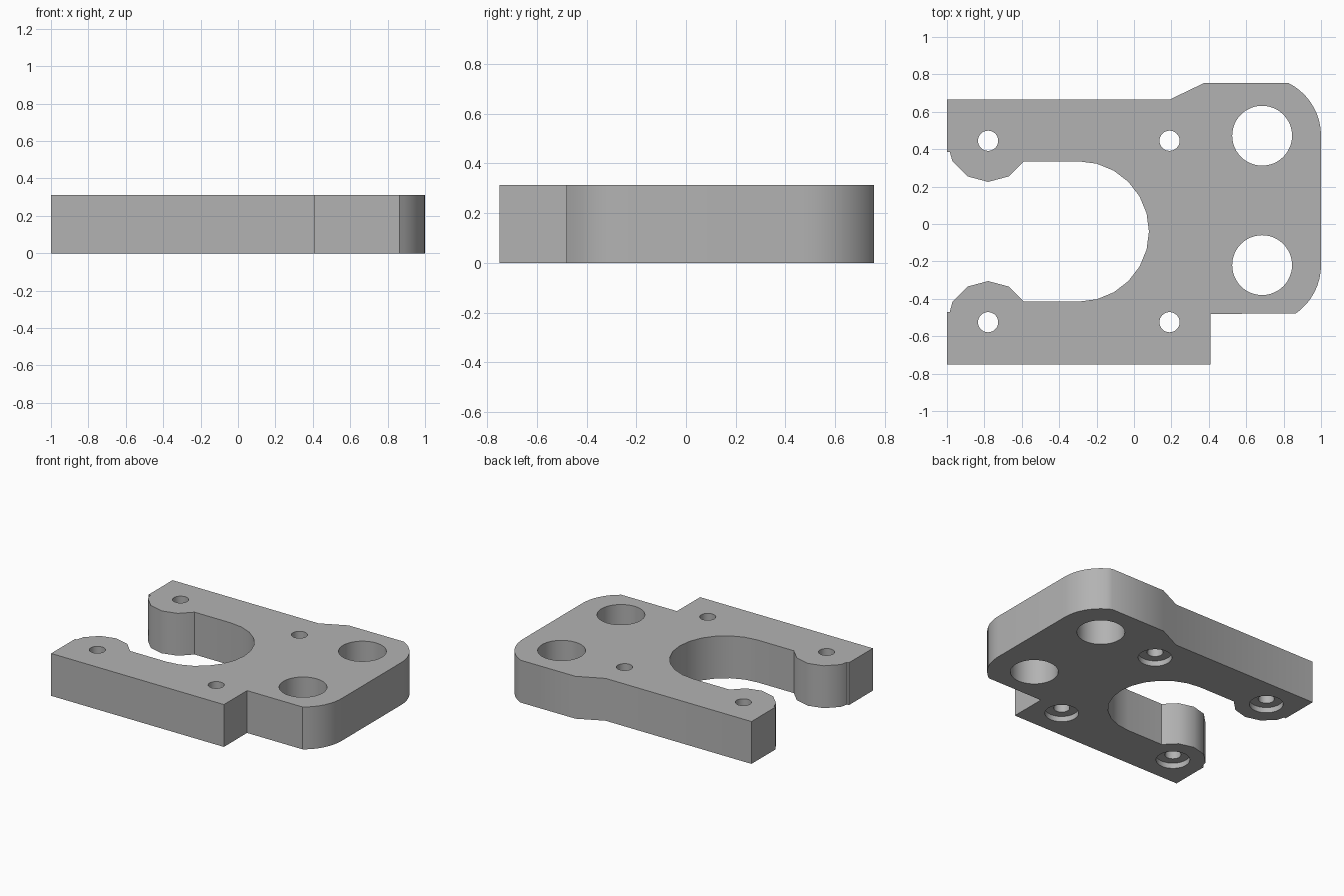
import bpy, bmesh
from math import cos, sin, radians, pi
from mathutils import Matrix

if "Cube" in bpy.data.objects:
    bpy.data.objects.remove(bpy.data.objects["Cube"])

HEIGHT = 0.3125
LEFT, RIGHT = -0.78, 0.19            # screw hole columns
FRONT, BACK = -0.525, 0.445          # screw hole rows
BIG_X, BIG_ROWS = 0.685, (-0.22, 0.472)
SLOT_X, SLOT_Y, SLOT_R = -0.295, -0.04, 0.375

grey = bpy.data.materials.new("plain grey")
grey.use_nodes = True
colour = (0.45, 0.45, 0.45, 1)
grey.diffuse_color = colour
grey.node_tree.nodes["Principled BSDF"].inputs["Base Color"].default_value = colour


def arc(cx, cy, r, start, end, steps):
    """Points on an arc, angles in degrees."""
    angles = [radians(start + (end - start) * i / steps) for i in range(steps + 1)]
    return [(cx + r * cos(a), cy + r * sin(a)) for a in angles]


def mesh_object(name, bm):
    bmesh.ops.recalc_face_normals(bm, faces=bm.faces)
    mesh = bpy.data.meshes.new(name)
    bm.to_mesh(mesh)
    bm.free()
    mesh.materials.append(grey)
    obj = bpy.data.objects.new(name, mesh)
    bpy.context.collection.objects.link(obj)
    return obj


def cut(target, name, holes, z0, z1):
    """Subtract upright cylinders given as (x, y, radius, sides)."""
    bm = bmesh.new()
    for x, y, r, sides in holes:
        bmesh.ops.create_cone(bm, cap_ends=True, segments=sides, radius1=r, radius2=r,
                              depth=z1 - z0, matrix=Matrix.Translation((x, y, (z0 + z1) / 2)))
    cutter = mesh_object(name, bm)
    cutter.hide_render = True
    mod = target.modifiers.new(name, "BOOLEAN")
    mod.operation, mod.solver, mod.object = "DIFFERENCE", "EXACT", cutter
    bpy.context.view_layer.objects.active = target
    bpy.ops.object.modifier_apply(modifier=name)
    bpy.data.objects.remove(cutter)


# Plate outline, counter-clockwise: front arm, rounded end, back arm, open slot
outline = [(-1, -0.75), (0.41, -0.75), (0.41, -0.48)]
outline += arc(BIG_X, BIG_ROWS[0], 0.315, -55.5, 0, 8)
outline += arc(BIG_X, BIG_ROWS[1], 0.315, 0, 64, 9)
outline += [(0.375, 0.754), (RIGHT, 0.665), (-1, 0.665), (-1, 0.385), (-0.985, 0.385)]
outline += arc(LEFT, BACK, 0.22, 210, 330, 4)
outline += arc(SLOT_X, SLOT_Y, SLOT_R, 90, -90, 12)
outline += arc(LEFT, FRONT, 0.22, 30, 150, 4)
outline += [(-0.985, -0.47), (-1, -0.47)]

bm = bmesh.new()
base = bm.faces.new([bm.verts.new((x, y, 0)) for x, y in outline])
top = bmesh.ops.extrude_face_region(bm, geom=[base])
bmesh.ops.translate(bm, vec=(0, 0, HEIGHT),
                    verts=[v for v in top["geom"] if isinstance(v, bmesh.types.BMVert)])
plate = mesh_object("mounting_plate", bm)

# Through holes, then shallow counterbores on the underside
screws = [(x, y) for x in (LEFT, RIGHT) for y in (FRONT, BACK)]
through = [(x, y, 0.054, 32) for x, y in screws] + [(BIG_X, y, 0.16, 48) for y in BIG_ROWS]
cut(plate, "through_holes", through, -0.1, HEIGHT + 0.1)
cut(plate, "counterbores", [(x, y, 0.113, 32) for x, y in screws], -0.1, 0.04)

# Smooth the curved walls, keep the rims sharp
bpy.ops.object.select_all(action="DESELECT")
plate.select_set(True)
bpy.context.view_layer.objects.active = plate
bpy.ops.object.shade_smooth_by_angle(angle=radians(31))
